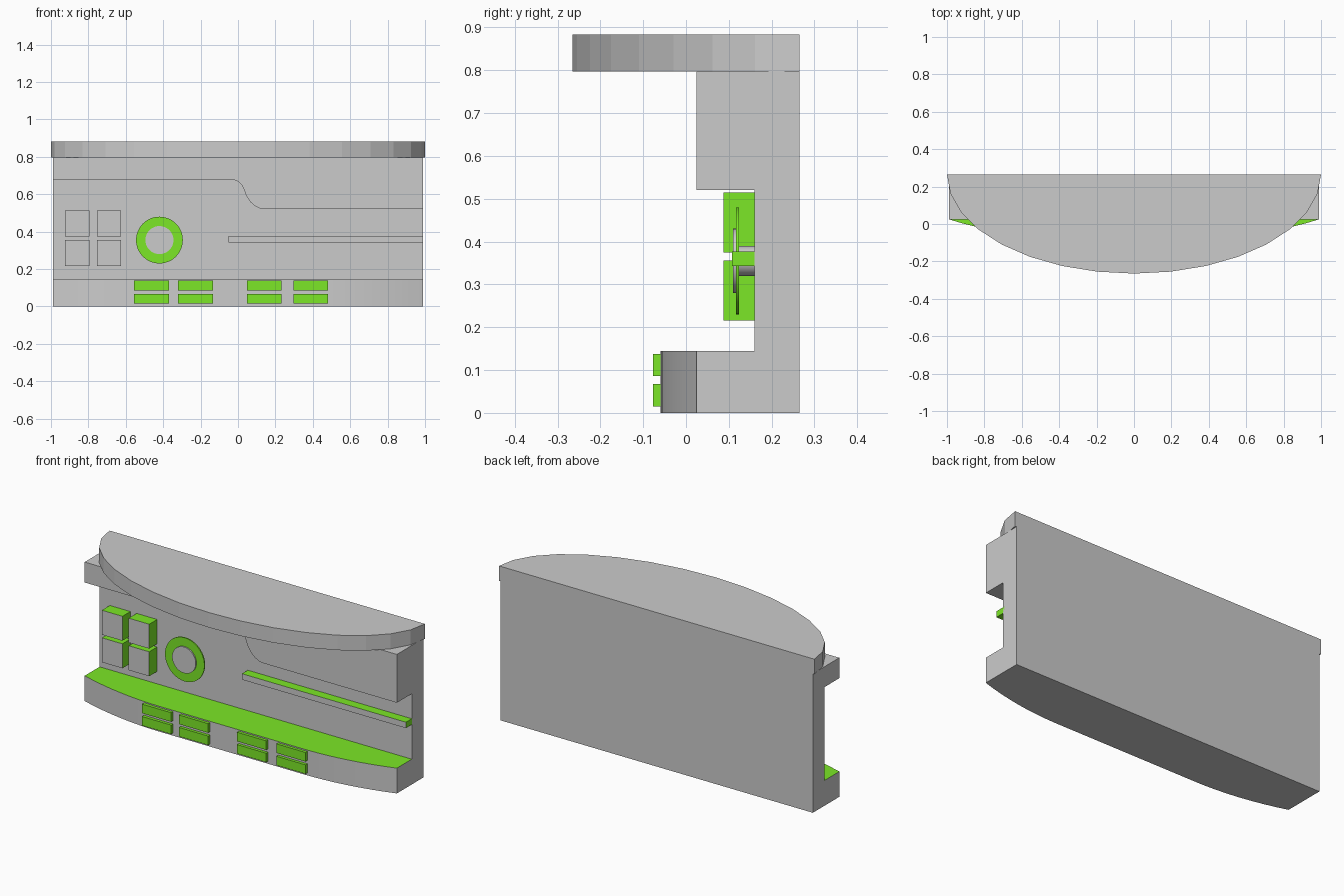
import bpy, bmesh, math
from mathutils import Vector

if "Cube" in bpy.data.objects:
    bpy.data.objects.remove(bpy.data.objects["Cube"])

GREEN = bpy.data.materials.new("green")
GREEN.diffuse_color = (0.2, 0.8, 0.02, 1)
GREEN.use_nodes = True
GREEN.node_tree.nodes["Principled BSDF"].inputs["Base Color"].default_value = GREEN.diffuse_color
GREY = bpy.data.materials.new("grey")
GREY.diffuse_color = (0.8, 0.8, 0.8, 1)
GREY.use_nodes = True
GREY.node_tree.nodes["Principled BSDF"].inputs["Base Color"].default_value = GREY.diffuse_color


def prism(name, outline, direction, mats=()):
    """Extrude a closed outline of 3D points along a direction."""
    bm = bmesh.new()
    face = bm.faces.new([bm.verts.new(p) for p in outline])
    ext = bmesh.ops.extrude_face_region(bm, geom=[face], use_keep_orig=True)
    verts = [g for g in ext["geom"] if isinstance(g, bmesh.types.BMVert)]
    bmesh.ops.translate(bm, verts=verts, vec=Vector(direction))
    bmesh.ops.recalc_face_normals(bm, faces=bm.faces)
    me = bpy.data.meshes.new(name)
    bm.to_mesh(me)
    bm.free()
    ob = bpy.data.objects.new(name, me)
    bpy.context.collection.objects.link(ob)
    for m in mats:
        me.materials.append(m)
    return ob


def box(name, x0, x1, y0, y1, z0, z1, mats=()):
    return prism(name, [(x0, y0, z0), (x1, y0, z0), (x1, y0, z1), (x0, y0, z1)],
                 (0, y1 - y0, 0), mats)


def grey_front(ob):
    """Green sides with a grey front face (slots: green, grey)."""
    for p in ob.data.polygons:
        p.material_index = 1 if p.normal.y < -0.9 else 0


def disc(name, cx, cz, r, y0, y1, mats=(), n=48):
    pts = [(cx + r * math.cos(2 * math.pi * i / n), y0,
            cz + r * math.sin(2 * math.pi * i / n)) for i in range(n)]
    ob = prism(name, pts, (0, y1 - y0, 0), mats)
    smooth(ob)
    return ob


def smooth(ob):
    bpy.ops.object.select_all(action='DESELECT')
    ob.select_set(True)
    bpy.context.view_layer.objects.active = ob
    bpy.ops.object.shade_smooth_by_angle(angle=math.radians(30))


W, BACK, RECESS, LIP = 0.99, 0.265, 0.16, 0.025

# Curved counter top: faceted half ellipse
arc = [(-math.cos(math.pi * i / 16), BACK - 0.53 * math.sin(math.pi * i / 16), 0.797)
       for i in range(17)]
prism("counter_top", arc, (0, 0, 0.086))

# Body: back panel, stepped upper fascia and bowed base, fused together
body = box("desk_body", -W, W, RECESS, BACK, 0, 0.797)
step = [(-0.05, 0.68), (-0.02, 0.677), (0, 0.668), (0.018, 0.652), (0.03, 0.63),
        (0.045, 0.59), (0.065, 0.56), (0.09, 0.537), (0.12, 0.523), (0.15, 0.52)]
profile = [(-W, 0.797), (-W, 0.68)] + step + [(W, 0.52), (W, 0.797)]
fascia = prism("upper_fascia", [(x, LIP, z) for x, z in profile], (0, 0.2, 0))
bow = [(0.45 + 0.54 * i / 8, -0.06 + 0.085 * (i / 8) ** 2, 0) for i in range(9)]
foot = [(-x, y, z) for x, y, z in reversed(bow)] + bow + [(W, 0.225, 0), (-W, 0.225, 0)]
base = prism("base", foot, (0, 0, 0.145))

bpy.context.view_layer.objects.active = body
for part in (fascia, base):
    mod = body.modifiers.new("join", 'BOOLEAN')
    mod.operation, mod.solver, mod.object = 'UNION', 'EXACT', part
    bpy.ops.object.modifier_apply(modifier=mod.name)
    bpy.data.objects.remove(part)
bm = bmesh.new()
bm.from_mesh(body.data)
bmesh.ops.dissolve_limit(bm, angle_limit=0.01, verts=bm.verts, edges=bm.edges)
bm.to_mesh(body.data)
bm.free()

# Green ledge on top of the base
body.data.materials.clear()
body.data.materials.append(GREY)
body.data.materials.append(GREEN)
for p in body.data.polygons:
    ledge = p.normal.z > 0.9 and abs(p.center.z - 0.145) < 0.01
    p.material_index = 1 if ledge else 0
smooth(body)

# Four raised square tiles
for i, x in enumerate((-0.925, -0.755)):
    for j, z in enumerate((0.216, 0.374)):
        grey_front(box(f"square_tile_{i}{j}", x, x + 0.13, 0.088, RECESS + 0.01,
                       z, z + 0.14, (GREEN, GREY)))

# Round emblem: post, green disc and grey centre
disc("disc_post", -0.42, 0.355, 0.035, 0.122, RECESS + 0.01, (GREY,))
disc("green_disc", -0.42, 0.355, 0.125, 0.117, 0.124, (GREEN,))
disc("disc_centre", -0.42, 0.355, 0.075, 0.11, 0.118, (GREY,))

# Long horizontal bar
grey_front(box("long_bar", -0.05, W, 0.107, RECESS + 0.01, 0.343, 0.377, (GREEN, GREY)))

# Small plates on the base front
for i, x in enumerate((-0.555, -0.32, 0.048, 0.297)):
    for j, z in enumerate((0.015, 0.086)):
        box(f"base_plate_{i}{j}", x, x + 0.185, -0.077, -0.04, z, z + 0.052, (GREEN,))
